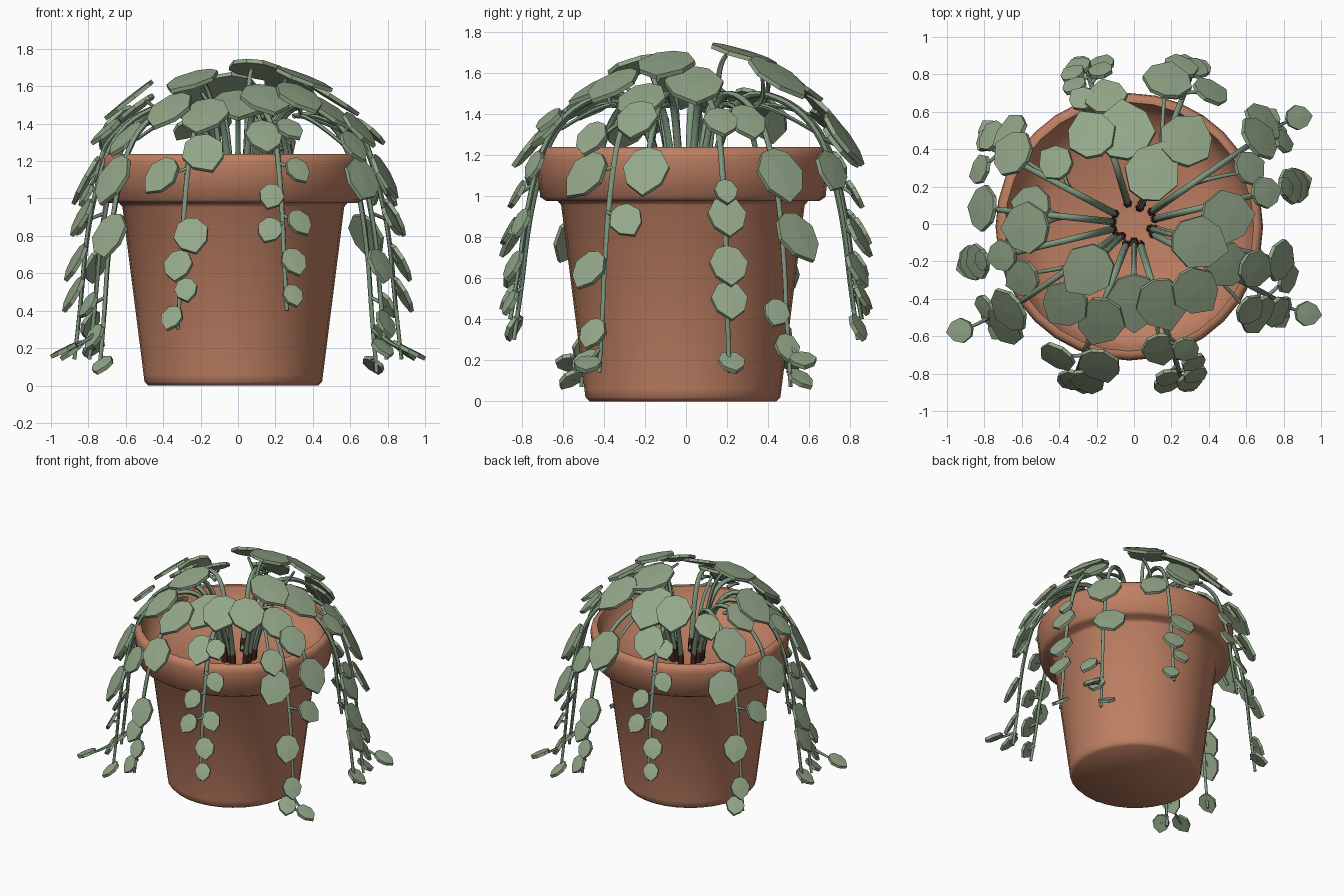
import bpy, bmesh, math
from mathutils import Vector

if "Cube" in bpy.data.objects:
    bpy.data.objects.remove(bpy.data.objects["Cube"])


def material(name, rgb):
    m = bpy.data.materials.new(name)
    m.diffuse_color = (*rgb, 1)
    m.use_nodes = True
    m.node_tree.nodes["Principled BSDF"].inputs["Base Color"].default_value = m.diffuse_color
    return m


TERRACOTTA = material("terracotta", (0.52, 0.215, 0.125))
DARK = material("dark brown", (0.06, 0.02, 0.014))
LEAF = material("leaf green", (0.29, 0.385, 0.25))
STEM = material("stem green", (0.21, 0.31, 0.21))
UP = Vector((0, 0, 1))


def finish(bm, name, mat, smooth=None):
    bmesh.ops.recalc_face_normals(bm, faces=bm.faces)
    me = bpy.data.meshes.new(name)
    bm.to_mesh(me)
    bm.free()
    me.materials.append(mat)
    ob = bpy.data.objects.new(name, me)
    bpy.context.collection.objects.link(ob)
    if smooth:
        bpy.ops.object.select_all(action='DESELECT')
        ob.select_set(True)
        bpy.context.view_layer.objects.active = ob
        bpy.ops.object.shade_smooth_by_angle(angle=math.radians(smooth))
    return ob


# Pot: one turned profile with a rounded rim and a dished inside
PROFILE = [(0, 0), (0.455, 0), (0.475, 0.02), (0.48, 0.06), (0.593, 0.955),
           (0.61, 0.975), (0.665, 0.975), (0.695, 0.995), (0.715, 1.18),
           (0.71, 1.215), (0.69, 1.238), (0.665, 1.235), (0.65, 1.2),
           (0.61, 1.09), (0.45, 1.03), (0.25, 1.0), (0, 0.96)]
bm = bmesh.new()
vs = [bm.verts.new((r, 0, z)) for r, z in PROFILE]
es = [bm.edges.new(p) for p in zip(vs, vs[1:])]
bmesh.ops.spin(bm, geom=vs + es, cent=(0, 0, 0), axis=(0, 0, 1),
               angle=math.tau, steps=32)
bmesh.ops.remove_doubles(bm, verts=bm.verts, dist=1e-4)
finish(bm, "pot", TERRACOTTA, 60).location = (-0.025, -0.015, 0)


def tube_set(name, mat, radius):
    cu = bpy.data.curves.new(name, 'CURVE')
    cu.dimensions = '3D'
    cu.bevel_depth = radius
    cu.bevel_resolution = 1
    cu.use_fill_caps = True
    cu.resolution_u = 4
    cu.materials.append(mat)
    return cu


# All leaves go in one mesh, stems and their dark feet in two curves
leaves = bmesh.new()
stems = tube_set("stems", STEM, 0.018)
feet = tube_set("stem_feet", DARK, 0.024)
HALF = [(-0.42, 0.27), (-0.08, 0.48), (0.27, 0.36)]
OUTLINE = [(-0.5, 0)] + HALF + [(0.53, 0)] + [(a, -w) for a, w in HALF[::-1]]


def leaf(pos, size, normal, tip):
    pos, n = Vector(pos), Vector(normal).normalized()
    t = (tip - n * tip.dot(n)).normalized()
    s = n.cross(t)
    top, bot = [], []
    for a, w in OUTLINE:
        p = pos + (t * a * 1.08 + s * w) * size
        top.append(leaves.verts.new(p + n * 0.010))
        bot.append(leaves.verts.new(p - n * 0.012))
    mid = leaves.verts.new(pos + n * (0.011 + 0.015 * size))
    k = len(top)
    for i in range(k):
        j = (i + 1) % k
        leaves.faces.new((top[i], top[j], mid))
        leaves.faces.new((top[j], top[i], bot[i], bot[j]))
    leaves.faces.new(bot[::-1])


def stem(pts, r0=1.0, r1=0.6, curve=stems):
    sp = curve.splines.new('NURBS')
    sp.points.add(len(pts) - 1)
    for i, p in enumerate(pts):
        sp.points[i].co = (*p, 1)
        sp.points[i].radius = r0 + (r1 - r0) * i / (len(pts) - 1)
    sp.order_u = 3 if len(pts) > 2 else 2
    sp.use_endpoint_u = True


def foot(d, r):
    stem([d * r + UP * 0.98, d * (r + 0.008) + UP * 1.08], 1, 0.9, feet)


def drop(z):
    """Distance of a hanging stem from the pot axis at height z."""
    return 0.87 - 0.075 * z ** 3


VINES = []


def vine(az, end, items):
    """A trailing stem; items are (sideways offset, height, size)."""
    a = math.radians(az)
    d = Vector((math.cos(a), math.sin(a), 0))
    VINES.append(d)
    side = UP.cross(d)
    low = [1.3 + (end - 1.3) * i / 4 for i in range(5)]
    prof = [(0.11, 1.0), (0.18, 1.33), (0.31, 1.52), (0.54, 1.46)]
    prof += [(drop(z), z) for z in low]
    prof[-1] = (drop(end) + 0.03, end)
    stem([d * r + UP * z for r, z in prof], 1.1, 0.6)
    foot(d, 0.115)
    for off, z, size in items:
        p = d * (drop(z) + 0.045) + side * off + UP * z
        last = z < end + 0.1
        lift = 1.3 if last and end < 0.2 else 0.55
        n = d + UP * (lift + max(0, z - 1.15) * 3) + side * off * 2
        leaf(p, size, n, d * 0.3 - UP * 0.8 + side * off * 5)
        joint = d * drop(z + 0.04) + UP * (z + 0.04)
        stem([joint, (joint + p) / 2, p - n.normalized() * 0.01], 0.6, 0.4)


def vine_pair(az, end, *items):
    """The same vine on opposite sides of the pot."""
    vine(az, end, items)
    vine(az + 180, end, items)


def canopy(x, y, z, size):
    """A dome leaf: inner ones have their own stalk, outer ones branch off."""
    p = Vector((x, y, z))
    d, r = Vector((x, y, 0)).normalized(), math.hypot(x, y)
    leaf(p, size, UP + d * (0.12 + 2.0 * r * r), d - UP * 0.2)
    end = p - d * min(0.3 * size, r * 0.3) - UP * 0.005
    if r < 0.44:
        stem([d * 0.09 + UP, d * (0.1 + 0.2 * r) + UP * (z - 0.18),
              end - d * 0.1 * r - UP * 0.03, end], 0.9, 0.6)
        foot(d, 0.092)
    else:
        v = max(VINES, key=d.dot)
        stem([v * 0.36 + UP * 1.44, v * 0.4 + d * 0.02 + UP * 1.46, end],
             0.8, 0.5)


# Trailing vines
vine_pair(-111, 0.30, (0.10, 1.24, 0.24), (-0.13, 1.12, 0.21),
          (0.07, 0.80, 0.20), (0.0, 0.64, 0.17), (0.05, 0.51, 0.13),
          (-0.03, 0.36, 0.13))
vine_pair(-73, 0.40, (0.07, 1.37, 0.15), (0.09, 1.15, 0.14),
          (-0.07, 1.01, 0.14), (-0.09, 0.83, 0.14), (0.08, 0.87, 0.14),
          (0.04, 0.66, 0.15), (0.03, 0.48, 0.12))
vine_pair(-28, 0.14, (-0.12, 1.10, 0.24), (0.13, 0.88, 0.17),
          (-0.06, 0.64, 0.19), (-0.03, 0.33, 0.15), (-0.07, 0.20, 0.14))
vine_pair(13.5, 0.14, (0.0, 1.36, 0.18), (0.0, 1.02, 0.12), (0.0, 0.90, 0.20),
          (0.0, 0.66, 0.20), (0.0, 0.49, 0.19), (0.01, 0.19, 0.14))
vine_pair(34.5, 0.07, (0.0, 1.10, 0.27), (0.06, 0.80, 0.25),
          (-0.09, 0.43, 0.14), (-0.03, 0.26, 0.14), (0.05, 0.11, 0.13))
vine(-14, 1.02, [(0.0, 1.12, 0.24)])
vine(174, 1.02, [(0.0, 1.10, 0.26)])

# Dome of upper leaves: x, y, z, size
BACK = [(0.10, 0.28, 1.69, 0.31), (-0.05, 0.50, 1.57, 0.34),
        (0.28, 0.45, 1.58, 0.31), (-0.23, 0.48, 1.57, 0.28),
        (-0.15, 0.68, 1.40, 0.24), (0.18, 0.77, 1.28, 0.28),
        (-0.42, 0.33, 1.46, 0.20), (-0.65, 0.38, 1.38, 0.27),
        (-0.55, 0.10, 1.48, 0.23), (0.62, 0.30, 1.36, 0.20),
        (0.50, 0.04, 1.54, 0.30)]
FRONT = [(-0.58, -0.02, 1.53, 0.29), (-0.60, -0.29, 1.32, 0.22),
         (-0.25, -0.25, 1.63, 0.29), (-0.37, -0.43, 1.47, 0.27),
         (-0.18, -0.52, 1.44, 0.28), (0.0, -0.42, 1.50, 0.31),
         (0.15, -0.43, 1.53, 0.29), (0.33, -0.36, 1.54, 0.27),
         (0.35, -0.10, 1.64, 0.30), (0.50, -0.22, 1.46, 0.26),
         (0.14, -0.67, 1.33, 0.21), (0.65, -0.24, 1.37, 0.22),
         (0.62, -0.46, 1.28, 0.18)]
for item in BACK + FRONT:
    canopy(*item)

# Widest leaves near the vine tips
for x, y, z in ((0.93, -0.48, 0.18), (-0.93, -0.57, 0.19), (0.88, 0.57, 0.2)):
    d = Vector((x, 0.2 * y, 0)).normalized()
    leaf((x, y, z), 0.14, UP + d * 0.5, d)
    stem([(x * 0.83, y * 0.87, z + 0.08), (x * 0.9, y * 0.95, z + 0.03),
          (x, y, z - 0.01)], 0.6, 0.4)

finish(leaves, "leaves", LEAF)

# Turn the stem curves into meshes
for cu in (stems, feet):
    ob = bpy.data.objects.new(cu.name, cu)
    bpy.context.collection.objects.link(ob)
    bpy.ops.object.select_all(action='DESELECT')
    ob.select_set(True)
    bpy.context.view_layer.objects.active = ob
    bpy.ops.object.convert(target='MESH')
    bpy.ops.object.shade_smooth_by_angle(angle=math.radians(60))
